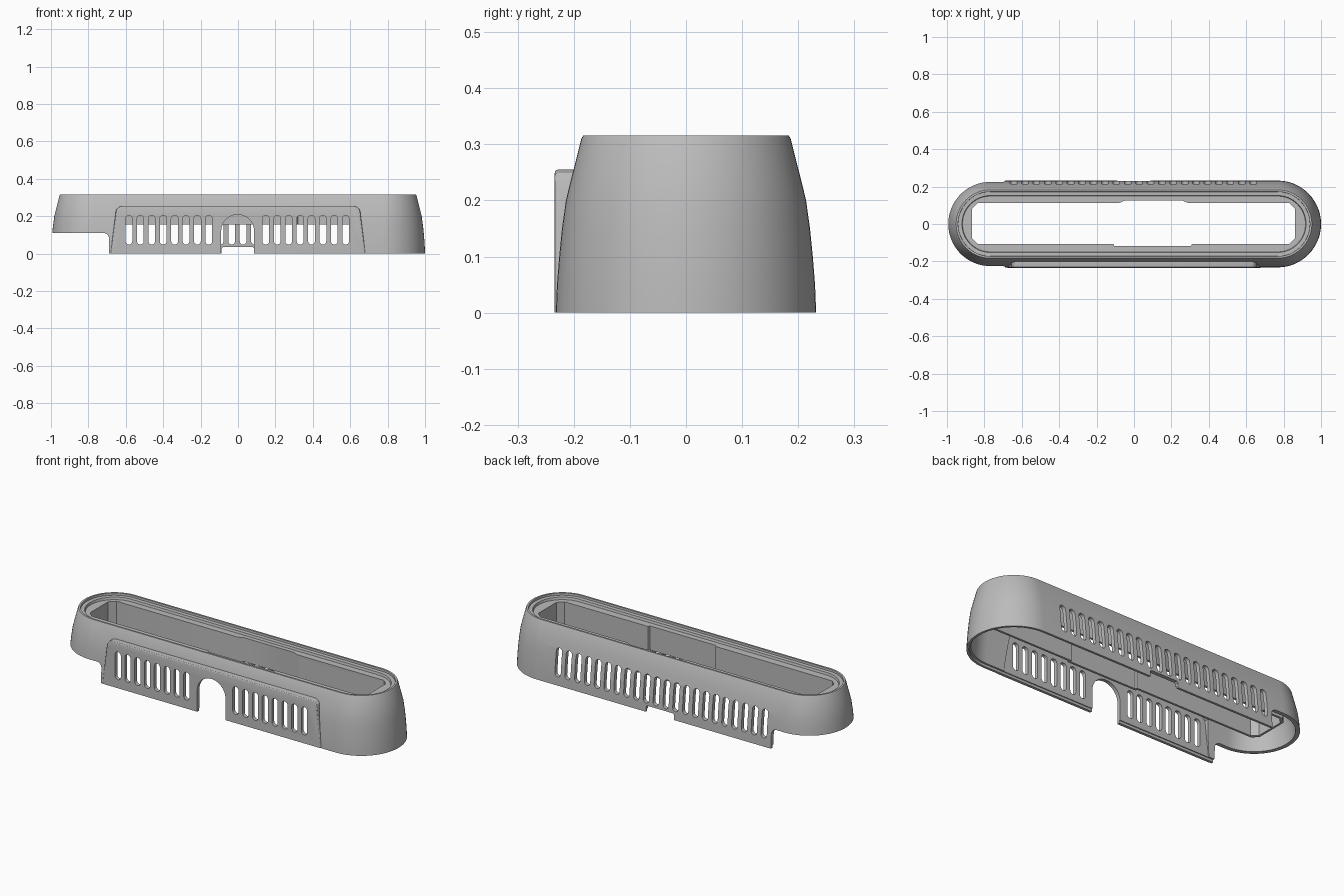
import bpy, bmesh
from math import sin, cos, pi

cube = bpy.data.objects.get("Cube")
if cube:
    bpy.data.objects.remove(cube, do_unlink=True)

grey = bpy.data.materials.new("satin grey")
grey.use_nodes = True
colour = (0.5, 0.5, 0.5, 1)
grey.diffuse_color = colour
grey.node_tree.nodes["Principled BSDF"].inputs["Base Color"].default_value = colour

R, HALF = 0.232, 0.768      # end radius and half length of the straight run
WALL = 0.022


def make(name, bm):
    bmesh.ops.recalc_face_normals(bm, faces=bm.faces)
    mesh = bpy.data.meshes.new(name)
    bm.to_mesh(mesh)
    bm.free()
    mesh.materials.append(grey)
    ob = bpy.data.objects.new(name, mesh)
    bpy.context.collection.objects.link(ob)
    return ob


def loft(name, rings):
    """Closed solid through rings of 3D points."""
    bm = bmesh.new()
    loops = [[bm.verts.new(p) for p in ring] for ring in rings]
    for a, b in zip(loops, loops[1:]):
        for i in range(len(a)):
            j = (i + 1) % len(a)
            bm.faces.new((a[i], a[j], b[j], b[i]))
    bm.faces.new(loops[0])
    bm.faces.new(loops[-1])
    return make(name, bm)


def stadium(inset, z, n=32):
    r = R - inset
    ring = []
    for side in (1, -1):
        for i in range(n + 1):
            a = -pi / 2 + pi * i / n
            ring.append((side * (HALF + r * cos(a)), side * r * sin(a), z))
    return ring


def prism_y(name, outline, y0, y1):
    return loft(name, [[(x, y, z) for x, z in outline] for y in (y0, y1)])


def prism_z(name, outline, z0, z1):
    return loft(name, [[(x, y, z) for x, y in outline] for z in (z0, z1)])


def activate(ob):
    bpy.ops.object.select_all(action='DESELECT')
    ob.select_set(True)
    bpy.context.view_layer.objects.active = ob


def boolean(target, tool, operation='DIFFERENCE', keep=False):
    tool.hide_render = True
    mod = target.modifiers.new(operation, 'BOOLEAN')
    mod.operation, mod.solver, mod.object = operation, 'EXACT', tool
    activate(target)
    bpy.ops.object.modifier_apply(modifier=mod.name)
    if not keep:
        bpy.data.objects.remove(tool, do_unlink=True)


def mirrored(right):
    return right + [(-x, z) for x, z in reversed(right)]


def capsule(x, z0, z1, r, n=10):
    top = [(x + r * cos(pi * i / n), z1 - r + r * sin(pi * i / n)) for i in range(n + 1)]
    low = [(x - r * cos(pi * i / n), z0 + r - r * sin(pi * i / n)) for i in range(n + 1)]
    return top + low


# Housing: tapered rounded shell
profile = [(0, -0.03), (0, 0), (0.002, 0.05), (0.006, 0.1), (0.011, 0.15),
           (0.018, 0.2), (0.024, 0.225), (0.0455, 0.31), (0.049, 0.316)]
housing = loft("housing", [stadium(i, z) for i, z in profile])

# Raised front panel with softened edges
panel = prism_y("panel", mirrored([(0.685, -0.03), (0.654, 0.22), (0.65, 0.236),
                                   (0.638, 0.249), (0.62, 0.255)]), -0.234, -0.185)
bevel = panel.modifiers.new("edge", 'BEVEL')
bevel.width, bevel.segments = 0.006, 3
activate(panel)
bpy.ops.object.modifier_apply(modifier="edge")
boolean(housing, panel, 'UNION')

# Hollow interior with a stepped lip at the base
inner = [(0.013, -0.06), (0.013, 0.014), (WALL, 0.0145)]
inner += [(i + WALL, z) for i, z in profile if 0.04 < z < 0.23] + [(0.036 + WALL, 0.272)]
boolean(housing, loft("cavity", [stadium(i, z) for i, z in inner]))
boolean(housing, prism_y("panel_cavity", mirrored(
    [(0.665, -0.07), (0.633, 0.21), (0.61, 0.234)]), -0.214, -0.13))

# Stepped recess inside the top rim
boolean(housing, loft("rim_recess", [stadium(i, z) for i, z in (
    (0.083, 0.29), (0.08, 0.303), (0.06, 0.304), (0.058, 0.35))]))


# Rectangular well with a wider middle bay
def well(g):
    c = 0.03
    return [(0.86 + g, -0.107 - g + c), (0.86 + g, 0.112 + g - c), (0.86 + g - c, 0.112 + g),
            (0.29 + g, 0.112 + g), (0.26 + g, 0.125 + g), (-0.05 - g, 0.125 + g),
            (-0.08 - g, 0.112 + g), (-0.865 - g + c, 0.112 + g), (-0.865 - g, 0.112 + g - c),
            (-0.865 - g, -0.107 - g + c), (-0.865 - g + c, -0.107 - g), (-0.11 - g, -0.107 - g),
            (-0.105 - g, -0.118 - g), (0.305 + g, -0.118 - g), (0.31 + g, -0.107 - g),
            (0.86 + g - c, -0.107 - g)]


sleeve = prism_z("well_sleeve", well(0.012), 0.155, 0.276)
hole = prism_z("well_hole", well(0), 0.1, 0.4)
boolean(sleeve, hole, keep=True)
boolean(housing, hole)

# Vent slots: full row at the back, two groups of eight at the front
PITCH, FIRST = 0.061, -0.644
for i in range(22):
    x = FIRST + PITCH * i
    slot = capsule(x, 0.048, 0.204, 0.018)
    boolean(housing, prism_y("back_slot", slot, 0.14, 0.3))
    if 1 <= i <= 8 or 13 <= i <= 20:
        boolean(housing, prism_y("front_slot", slot, -0.3, -0.14))

# Arched front opening and shallow back notch
r = 0.088
arch = [(r * cos(pi * i / 24) - 0.002, 0.12 + r * sin(pi * i / 24)) for i in range(25)]
boolean(housing, prism_y("arch", arch + [(-r - 0.002, -0.1), (r - 0.002, -0.1)], -0.3, -0.14))
boolean(housing, prism_y("back_notch", mirrored(
    [(r, -0.1), (r, 0.027), (r - 0.008, 0.035)]), 0.14, 0.3))

# Raised underside at the right end, then trim the base flat
corner = [(-0.72 + 0.03 * cos(pi / 2 * i / 8), 0.08 + 0.03 * sin(pi / 2 * i / 8)) for i in range(9)]
boolean(housing, prism_y("end_notch", corner + [(-1.2, 0.11), (-1.2, -0.1), (-0.69, -0.1)], -0.4, 0.4))
boolean(housing, prism_y("base_trim", [(-2, -1), (2, -1), (2, 0), (-2, 0)], -1, 1))

for ob in (housing, sleeve):
    activate(ob)
    bpy.ops.object.shade_smooth_by_angle(angle=pi / 7)
